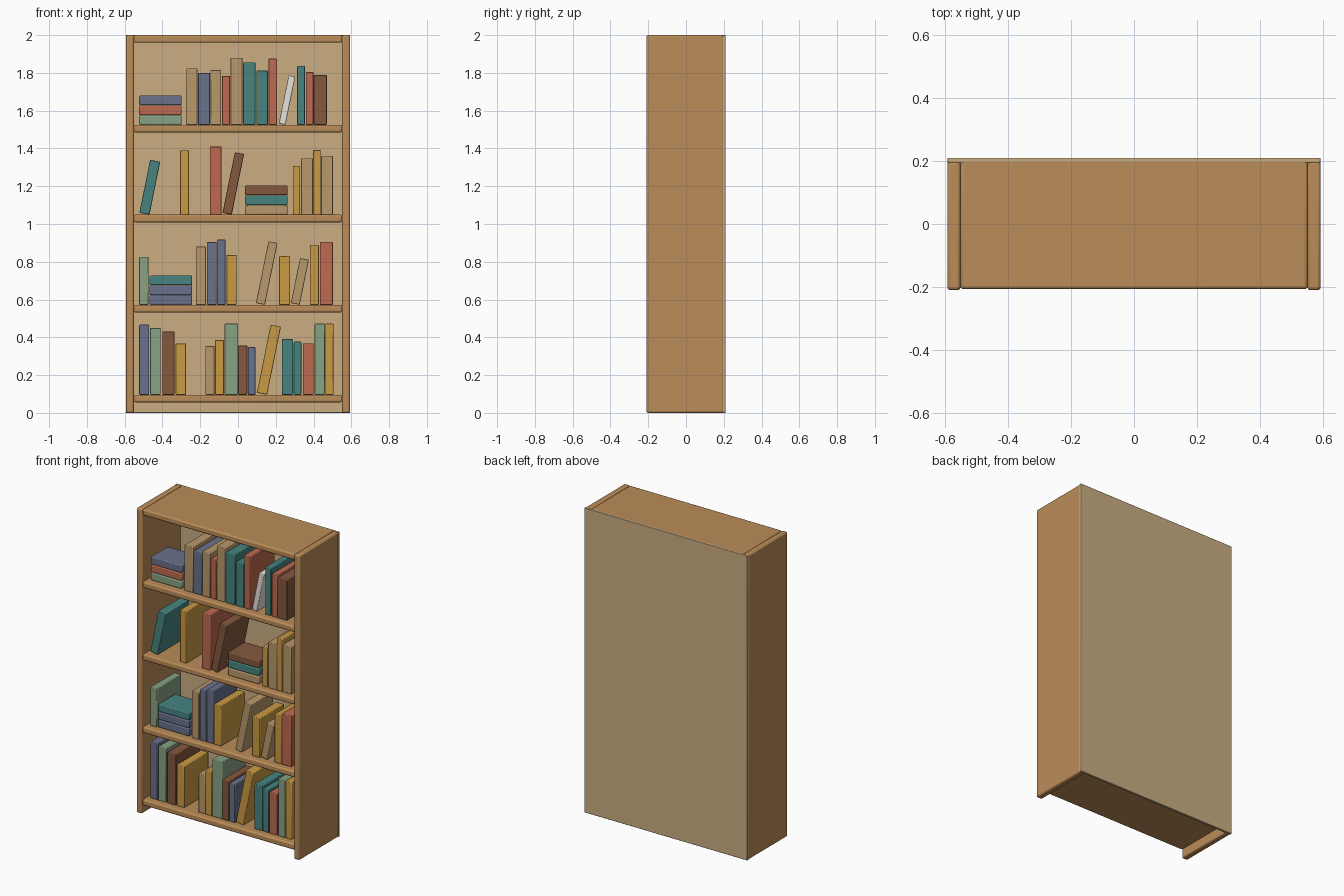
import bpy
from math import sin, cos

if "Cube" in bpy.data.objects:
    bpy.data.objects.remove(bpy.data.objects["Cube"])

LEAN = 0.2


def linear(hexcode):
    out = []
    for i in (0, 2, 4):
        c = int(hexcode[i:i + 2], 16) / 255
        out.append(c / 12.92 if c <= 0.04045 else ((c + 0.055) / 1.055) ** 2.4)
    return (*out, 1.0)


MATS = {}
for name, code in dict(wood="BB8C58", back="CBAE82", tan="BA986C", slate="6A718B",
                       red="BD6A50", teal="478480", gold="CA9A42", green="87A283",
                       brown="85583D", white="E6E2DA").items():
    MATS[name] = bpy.data.materials.new(name)
    MATS[name].diffuse_color = linear(code)


def box(name, mat, lo, hi, bevel, segments=2, tilt=0.0):
    """Bevelled box between two corners, optionally tilted in the front plane."""
    bpy.ops.mesh.primitive_cube_add(size=1, location=[(a + b) / 2 for a, b in zip(lo, hi)])
    ob = bpy.context.object
    ob.name = name
    ob.scale = [b - a for a, b in zip(lo, hi)]
    bpy.ops.object.transform_apply(location=False, rotation=False, scale=True)
    ob.rotation_euler.y = tilt
    ob.data.materials.append(MATS[mat])
    mod = ob.modifiers.new("bevel", 'BEVEL')
    mod.width = bevel
    mod.segments = segments
    bpy.ops.object.shade_smooth_by_angle()
    return ob


# Case: two sides, back board, five boards
for side, x in (("left", -0.572), ("right", 0.572)):
    box(side + "_side", "wood", (x - 0.021, -0.21, 0), (x + 0.021, 0.2, 2), 0.01, 3)
box("back_board", "back", (-0.593, 0.194, 0), (0.593, 0.21, 2), 0.003)
TOPS = [0.096, 0.572, 1.049, 1.525, 2.0]
for i, z in enumerate(TOPS):
    box("top_board" if i == 4 else f"shelf_{i + 1}", "wood",
        (-0.552, -0.207, z - 0.04), (0.552, 0.208, z), 0.01, 3)

FRONT, BACK = -0.165, 0.087


def upright(name, mat, x0, x1, h, z):
    box(name, mat, (x0, FRONT, z), (x1, BACK, z + h), 0.004)


def leaning(name, mat, x0, x1, h, z):
    # Find the book size whose tilted outline fills the given extents
    dx, k = x1 - x0, cos(2 * LEAN)
    w = (dx * cos(LEAN) - h * sin(LEAN)) / k
    t = (h * cos(LEAN) - dx * sin(LEAN)) / k
    cx, cz = (x0 + x1) / 2, z + h / 2
    box(name, mat, (cx - w / 2, FRONT, cz - t / 2), (cx + w / 2, BACK, cz + t / 2),
        0.004, tilt=LEAN)


def stack(x0, colours, shelf, z):
    # Flat books, bottom to top
    for i, c in enumerate(colours):
        box(f"flat_book_{shelf}_{i + 1}", c, (x0, -0.16, z + i * 0.052),
            (x0 + 0.225, 0.015, z + (i + 1) * 0.052 - 0.001), 0.006)


# Books per shelf: colour, left, right, height ("/" marks a leaning book)
BOOKS = [
    [("slate", -.523, -.470, .371), ("green", -.465, -.409, .354), ("brown", -.401, -.336, .334),
     ("gold", -.330, -.275, .272), ("tan", -.172, -.124, .257), ("gold", -.122, -.074, .289),
     ("green", -.072, 0, .376), ("brown", .001, .049, .261), ("slate", .052, .093, .252),
     ("/gold", .100, .227, .371), ("teal", .232, .291, .294), ("teal", .295, .335, .281),
     ("red", .343, .401, .271), ("green", .406, .460, .376), ("gold", .462, .505, .376)],
    [("green", -.523, -.473, .253), ("tan", -.222, -.169, .308), ("slate", -.164, -.114, .333),
     ("slate", -.111, -.066, .345), ("gold", -.061, -.008, .264), ("/tan", .095, .209, .337),
     ("gold", .217, .275, .258), ("/tan", .280, .375, .248), ("gold", .380, .428, .318),
     ("red", .433, .502, .334)],
    [("/teal", -.522, -.412, .291), ("gold", -.306, -.259, .341), ("red", -.148, -.087, .362),
     ("/brown", -.082, .032, .331), ("gold", .290, .328, .259), ("tan", .333, .396, .299),
     ("gold", .397, .438, .343), ("tan", .439, .502, .311)],
    [("tan", -.275, -.214, .298), ("slate", -.211, -.148, .275), ("tan", -.145, -.090, .291),
     ("red", -.085, -.042, .259), ("tan", -.040, .024, .355), ("teal", .026, .092, .330),
     ("teal", .098, .158, .287), ("red", .161, .206, .350), ("/white", .216, .303, .262),
     ("teal", .312, .354, .311), ("red", .359, .399, .279), ("brown", .401, .470, .264)],
]
STACKS = {1: (-.468, ("slate", "slate", "teal")), 2: (.038, ("tan", "teal", "brown")),
          3: (-.523, ("green", "red", "slate"))}

for s, row in enumerate(BOOKS):
    for i, (c, x0, x1, h) in enumerate(row):
        make = leaning if c[0] == "/" else upright
        make(f"book_{s + 1}_{i + 1}", c.strip("/"), x0, x1, h, TOPS[s])
    if s in STACKS:
        stack(*STACKS[s], s + 1, TOPS[s])

for m in bpy.data.materials:
    if m.users and not m.is_grease_pencil:
        m.use_nodes = True
        m.node_tree.nodes["Principled BSDF"].inputs["Base Color"].default_value = m.diffuse_color
